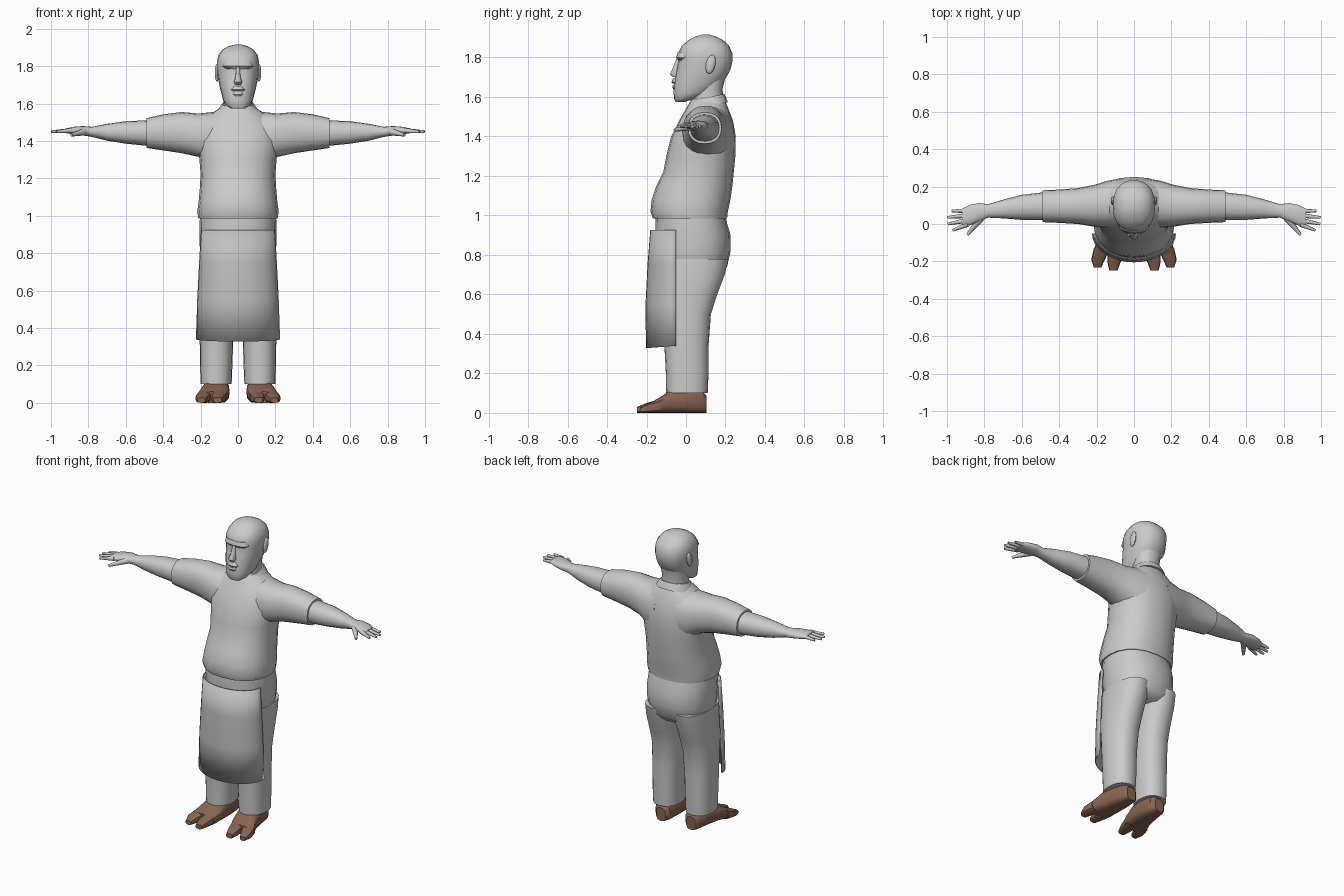
import bpy
import bmesh
import math
from mathutils import Vector

cube = bpy.data.objects.get("Cube")
if cube:
    bpy.data.objects.remove(cube, do_unlink=True)


def material(name, colour):
    mat = bpy.data.materials.new(name)
    mat.use_nodes = True
    mat.diffuse_color = (*colour, 1)
    mat.node_tree.nodes["Principled BSDF"].inputs["Base Color"].default_value = (*colour, 1)
    return mat


grey = material("light grey", (0.6, 0.6, 0.6))
apron_grey = material("apron grey", (0.53, 0.53, 0.53))
brown = material("brown leather", (0.25, 0.13, 0.085))


def finish(name, bm, mat, angle=50):
    """Turn a bmesh into a named, smoothly shaded object."""
    bmesh.ops.recalc_face_normals(bm, faces=bm.faces)
    mesh = bpy.data.meshes.new(name)
    bm.to_mesh(mesh)
    bm.free()
    mesh.materials.append(mat)
    obj = bpy.data.objects.new(name, mesh)
    bpy.context.collection.objects.link(obj)
    bpy.ops.object.select_all(action="DESELECT")
    obj.select_set(True)
    bpy.context.view_layer.objects.active = obj
    bpy.ops.object.shade_smooth_by_angle(angle=math.radians(angle))
    return obj


def loft(bm, axis, rows, side=1, power=2.3, count=20):
    """Skin rounded sections; each row is position, u min, u max, v min, v max."""
    rings = []
    for pos, u0, u1, v0, v1 in rows:
        ring = []
        for i in range(count):
            a = math.tau * i / count
            c, s = math.cos(a), math.sin(a)
            u = (u0 + u1) / 2 + (u1 - u0) / 2 * math.copysign(abs(c) ** (2 / power), c)
            v = (v0 + v1) / 2 + (v1 - v0) / 2 * math.copysign(abs(s) ** (2 / power), s)
            x, y, z = {"x": (pos, u, v), "y": (u, pos, v), "z": (u, v, pos)}[axis]
            ring.append(bm.verts.new((x * side, y, z)))
        rings.append(ring)
    for low, high in zip(rings, rings[1:]):
        for i in range(count):
            j = (i + 1) % count
            bm.faces.new((low[i], low[j], high[j], high[i]))
    bm.faces.new(rings[0])
    bm.faces.new(rings[-1])


def upright(name, rows, mat=grey, **options):
    """Part centred on x = 0; each row is height, half width, front, back."""
    bm = bmesh.new()
    loft(bm, "z", [(z, -w, w, f, b) for z, w, f, b in rows], **options)
    return finish(name, bm, mat)


def finger(bm, start, end, r0, r1, side):
    """Tapered finger between two points."""
    a, b = (Vector((p[0] * side, p[1], p[2])) for p in (start, end))
    turn = (b - a).to_track_quat("Z", "Y").to_matrix().to_4x4()
    turn.translation = (a + b) / 2
    bmesh.ops.create_cone(bm, cap_ends=True, segments=8, radius1=r0, radius2=r1,
                          depth=(b - a).length, matrix=turn)


# Head, face and neck
upright("head", [
    (1.575, .04, -.052, -.005), (1.59, .062, -.06, .045), (1.62, .08, -.063, .13),
    (1.66, .09, -.062, .17), (1.7, .1, -.056, .205), (1.74, .107, -.048, .226),
    (1.78, .112, -.04, .235), (1.82, .113, -.042, .235), (1.86, .105, -.02, .218),
    (1.89, .082, .015, .185), (1.907, .052, .05, .15), (1.915, .02, .08, .12)])
upright("nose", [
    (1.8, .009, -.047, -.02), (1.75, .013, -.066, -.02),
    (1.715, .022, -.083, -.02), (1.7, .016, -.068, -.02)], count=10)
upright("brow", [
    (1.785, .07, -.038, .04), (1.8, .082, -.05, .04), (1.825, .075, -.042, .04)])
upright("moustache", [
    (1.667, .036, -.066, -.02), (1.675, .04, -.073, -.02), (1.695, .02, -.066, -.02)], count=12)
upright("lower_lip", [
    (1.64, .022, -.064, -.02), (1.65, .03, -.07, -.02), (1.66, .026, -.066, -.02)], count=12)
upright("neck", [
    (1.5, .09, .02, .2), (1.58, .078, .03, .19), (1.64, .076, .03, .185), (1.7, .08, .03, .2)])

# Shirt body and collar
upright("shirt", [
    (.985, .212, -.168, .208), (1.02, .218, -.18, .212), (1.08, .21, -.174, .225),
    (1.15, .204, -.15, .235), (1.22, .2, -.115, .242), (1.3, .206, -.1, .25),
    (1.4, .218, -.075, .252), (1.48, .205, -.035, .238), (1.54, .155, 0, .215),
    (1.575, .1, .02, .2), (1.59, .08, .03, .19)])
collar = upright("collar", [
    (1.555, .115, .0, .212), (1.58, .1, .012, .203), (1.6, .086, .025, .194)])
for vert in collar.data.vertices:
    vert.co.z += (vert.co.y - .12) * .2

# Trouser seat
upright("trouser_seat", [
    (.7, .17, -.12, .17), (.74, .196, -.14, .208), (.82, .204, -.15, .226),
    (.9, .206, -.155, .226), (.96, .206, -.155, .208), (1.03, .2, -.15, .195)])

for label, side in (("left", 1), ("right", -1)):
    # Ear
    bm = bmesh.new()
    bmesh.ops.create_uvsphere(bm, u_segments=12, v_segments=8, radius=1)
    for vert in bm.verts:
        vert.co = Vector((vert.co.x * .012 + .112 * side,
                          vert.co.y * .024 + .125 + vert.co.z * .008,
                          vert.co.z * .048 + 1.765))
    finish(label + "_ear", bm, grey)

    # Sleeve
    bm = bmesh.new()
    loft(bm, "x", [
        (.06, .0, .245, 1.24, 1.56), (.14, -.02, .232, 1.27, 1.555),
        (.21, -.015, .21, 1.315, 1.547), (.3, .0, .192, 1.335, 1.555),
        (.4, .006, .184, 1.35, 1.543), (.49, .01, .18, 1.363, 1.522)], side)
    finish(label + "_sleeve", bm, grey)

    # Forearm and palm
    bm = bmesh.new()
    loft(bm, "x", [
        (.46, .02, .172, 1.372, 1.512), (.6, .022, .156, 1.386, 1.506),
        (.7, .03, .13, 1.402, 1.492), (.78, .034, .106, 1.422, 1.476),
        (.83, .012, .112, 1.43, 1.48), (.88, -.008, .102, 1.436, 1.476),
        (.92, -.012, .082, 1.442, 1.468)], side, count=16)
    finish(label + "_forearm", bm, grey)

    # Fingers spread from the palm, with the thumb to the front
    bm = bmesh.new()
    for root, tip, reach in ((.07, .07, .975), (.046, .035, .998),
                             (.02, .0, .996), (-.002, -.034, .97)):
        finger(bm, (.89, root, 1.456), (reach, tip, 1.45), .014, .007, side)
    finger(bm, (.82, .03, 1.45), (.89, -.058, 1.432), .02, .008, side)
    finish(label + "_fingers", bm, grey)

    # Trouser leg
    bm = bmesh.new()
    loft(bm, "z", [
        (.1, .034, .2, -.1, .11), (.2, .03, .203, -.102, .114), (.35, .025, .205, -.11, .115),
        (.5, .015, .206, -.122, .126), (.6, .008, .206, -.13, .158),
        (.7, .002, .205, -.135, .196), (.78, .002, .2, -.135, .216)], side)
    finish(label + "_trouser_leg", bm, grey)

    # Split-toed shoe
    bm = bmesh.new()
    loft(bm, "y", [
        (.105, .075, .14, 0, .085), (.085, .055, .16, 0, .105), (.0, .045, .178, 0, .12),
        (-.08, .045, .195, 0, .113), (-.13, .05, .212, 0, .08),
        (-.165, .06, .218, 0, .06)], side, power=3, count=16)
    loft(bm, "y", [
        (-.13, .055, .14, 0, .07), (-.2, .07, .143, 0, .05),
        (-.248, .088, .132, 0, .03)], side, power=3, count=12)
    loft(bm, "y", [
        (-.13, .13, .215, 0, .07), (-.19, .155, .228, 0, .05),
        (-.232, .175, .215, 0, .028)], side, power=3, count=12)
    finish(label + "_shoe", bm, brown, 35)

# Waist apron: a thin curved sheet hanging in front of the legs
bm = bmesh.new()
steps = 16
rows = []
for z, half, depth in ((.925, .195, .128), (.75, .205, .142), (.55, .215, .152), (.34, .222, .15)):
    row = []
    for i in range(steps + 1):
        a = math.pi * (i / steps - .5)
        sag = .012 * math.cos(a) if z < .5 else 0
        row.append(bm.verts.new((half * math.sin(a), -.05 - depth * math.cos(a), z - sag)))
    rows.append(row)
for upper, lower in zip(rows, rows[1:]):
    for i in range(steps):
        bm.faces.new((upper[i], lower[i], lower[i + 1], upper[i + 1]))
apron = finish("apron", bm, apron_grey)
thickness = apron.modifiers.new("thickness", "SOLIDIFY")
thickness.thickness = .006
thickness.offset = 0
